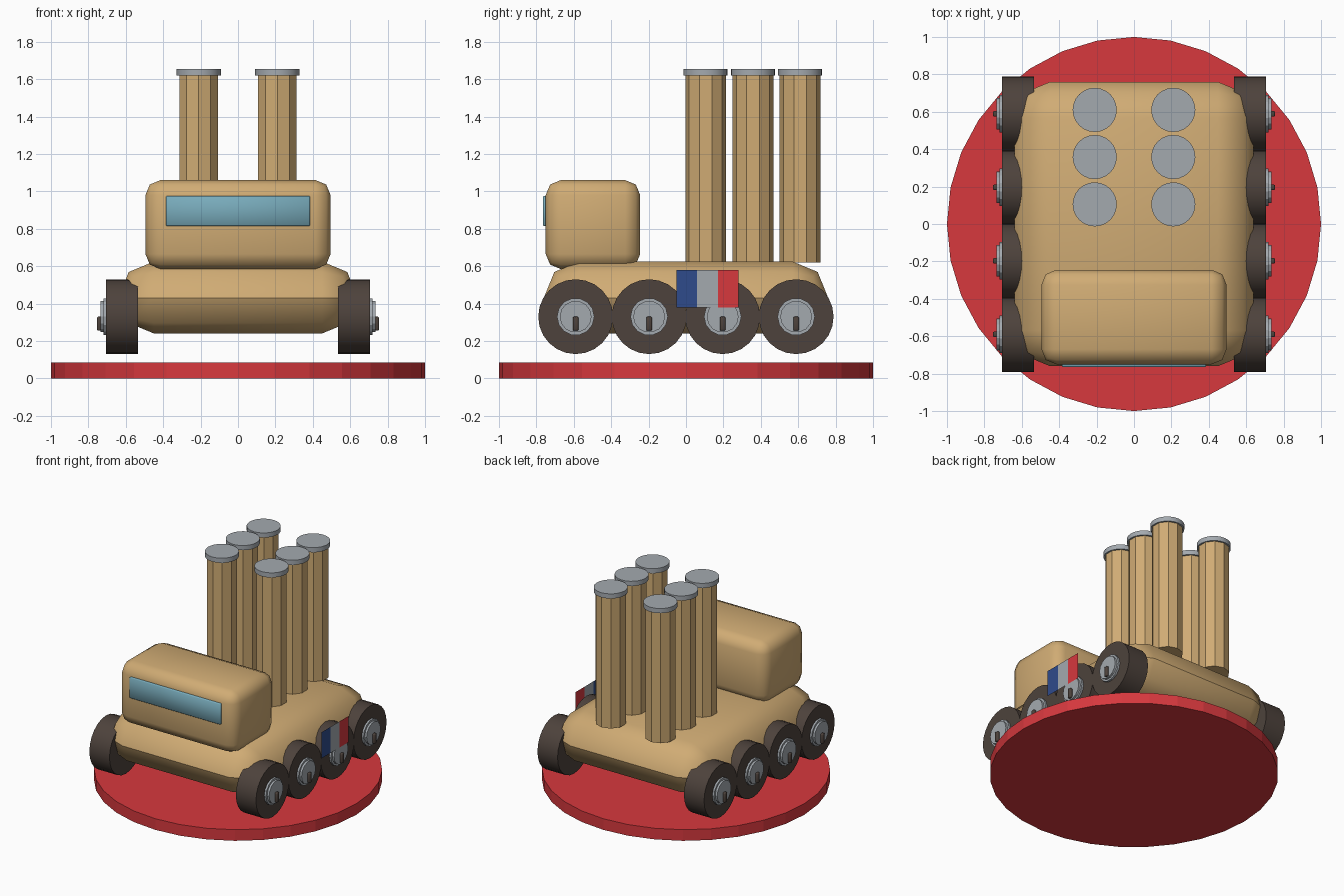
import bpy
import bmesh
from math import radians, pi
from mathutils import Matrix, Vector

cube = bpy.data.objects.get("Cube")
if cube:
    bpy.data.objects.remove(cube, do_unlink=True)


def material(name, r, g, b):
    m = bpy.data.materials.new(name)
    m.use_nodes = True
    m.diffuse_color = (r, g, b, 1)
    m.node_tree.nodes["Principled BSDF"].inputs["Base Color"].default_value = (r, g, b, 1)
    return m


TAN = material("sand tan", 0.63, 0.41, 0.175)
RED = material("red", 0.68, 0.04, 0.048)
GREY = material("metal grey", 0.37, 0.40, 0.43)
GLASS = material("window blue", 0.19, 0.41, 0.50)
RUBBER = material("dark rubber", 0.075, 0.055, 0.045)
NAVY = material("navy blue", 0.028, 0.07, 0.26)


def finish(name, bm, mats, smooth=None):
    mesh = bpy.data.meshes.new(name)
    bm.to_mesh(mesh)
    bm.free()
    for m in mats:
        mesh.materials.append(m)
    ob = bpy.data.objects.new(name, mesh)
    bpy.context.collection.objects.link(ob)
    if smooth:
        bpy.ops.object.select_all(action='DESELECT')
        ob.select_set(True)
        bpy.context.view_layer.objects.active = ob
        bpy.ops.object.shade_smooth_by_angle(angle=radians(smooth))
    return ob


def rounded_box(name, low, high, bevel, mat, segments=2, seam=None):
    low, high = Vector(low), Vector(high)
    bm = bmesh.new()
    bmesh.ops.create_cube(bm, size=1)
    bmesh.ops.scale(bm, vec=high - low, verts=bm.verts)
    bmesh.ops.translate(bm, vec=(low + high) / 2, verts=bm.verts)
    bmesh.ops.bevel(bm, geom=bm.edges[:], offset=bevel, segments=segments,
                    profile=0.5, affect='EDGES')
    bmesh.ops.remove_doubles(bm, verts=bm.verts, dist=0.004)
    ob = finish(name, bm, [mat], 50)
    # Keep a crisp seam at one height
    if seam:
        for e in ob.data.edges:
            if all(abs(ob.data.vertices[v].co.z - seam) < 0.006 for v in e.vertices):
                e.use_edge_sharp = True
    return ob


def cylinder(name, centre, radius, depth, mat, sides, axis='Z', top=None, smooth=None):
    bm = bmesh.new()
    turn = Matrix.Rotation(pi / 2, 4, 'Y') if axis == 'X' else Matrix()
    bmesh.ops.create_cone(bm, cap_ends=True, segments=sides, radius1=radius,
                          radius2=top or radius, depth=depth,
                          matrix=Matrix.Translation(centre) @ turn)
    return finish(name, bm, [mat], smooth)


# Round base
cylinder("base_disc", (0, 0, 0.0425), 1, 0.085, RED, 32)

# Hull, cabin and windscreen
rounded_box("hull", (-0.64, -0.76, 0.24), (0.64, 0.76, 0.625), 0.191, TAN, seam=0.4325)
rounded_box("cabin", (-0.495, -0.75, 0.585), (0.495, -0.245, 1.06), 0.08, TAN)
rounded_box("windscreen", (-0.385, -0.765, 0.815), (0.385, -0.74, 0.975), 0.005, GLASS, 1)

# Six upright tubes with caps
for x in (-0.21, 0.21):
    for y in (0.105, 0.358, 0.61):
        cylinder("tube", (x, y, 1.12), 0.109, 1.0, TAN, 10)
        cylinder("tube_cap", (x, y, 1.637), 0.118, 0.036, GREY, 24, smooth=30)

# Wheels, hubs and hub pins on both sides
for side in (-1, 1):
    for i in range(4):
        y = -0.59 + i * 0.393
        cylinder("wheel", (side * 0.62, y, 0.33), 0.2, 0.17, RUBBER, 24, 'X', smooth=30)
        cylinder("hub", (side * 0.70, y, 0.33), 0.1, 0.04, GREY, 14, 'X')
        cylinder("hub_cap", (side * 0.715, y, 0.33), 0.085, 0.042, GREY, 14, 'X')
        rounded_box("hub_pin", (side * 0.74 - 0.014, y - 0.015, 0.255),
                    (side * 0.74 + 0.014, y + 0.015, 0.33), 0.007, RUBBER)

# Three-band flag plate on one side
bm = bmesh.new()
for i in range(3):
    y = -0.05 + i * 0.11
    corners = ((y, 0.38), (y + 0.11, 0.38), (y + 0.11, 0.58), (y, 0.58))
    face = bm.faces.new([bm.verts.new((0.74, a, b)) for a, b in corners])
    face.material_index = i
bmesh.ops.remove_doubles(bm, verts=bm.verts, dist=0.001)
finish("flag", bm, [NAVY, GREY, RED])
